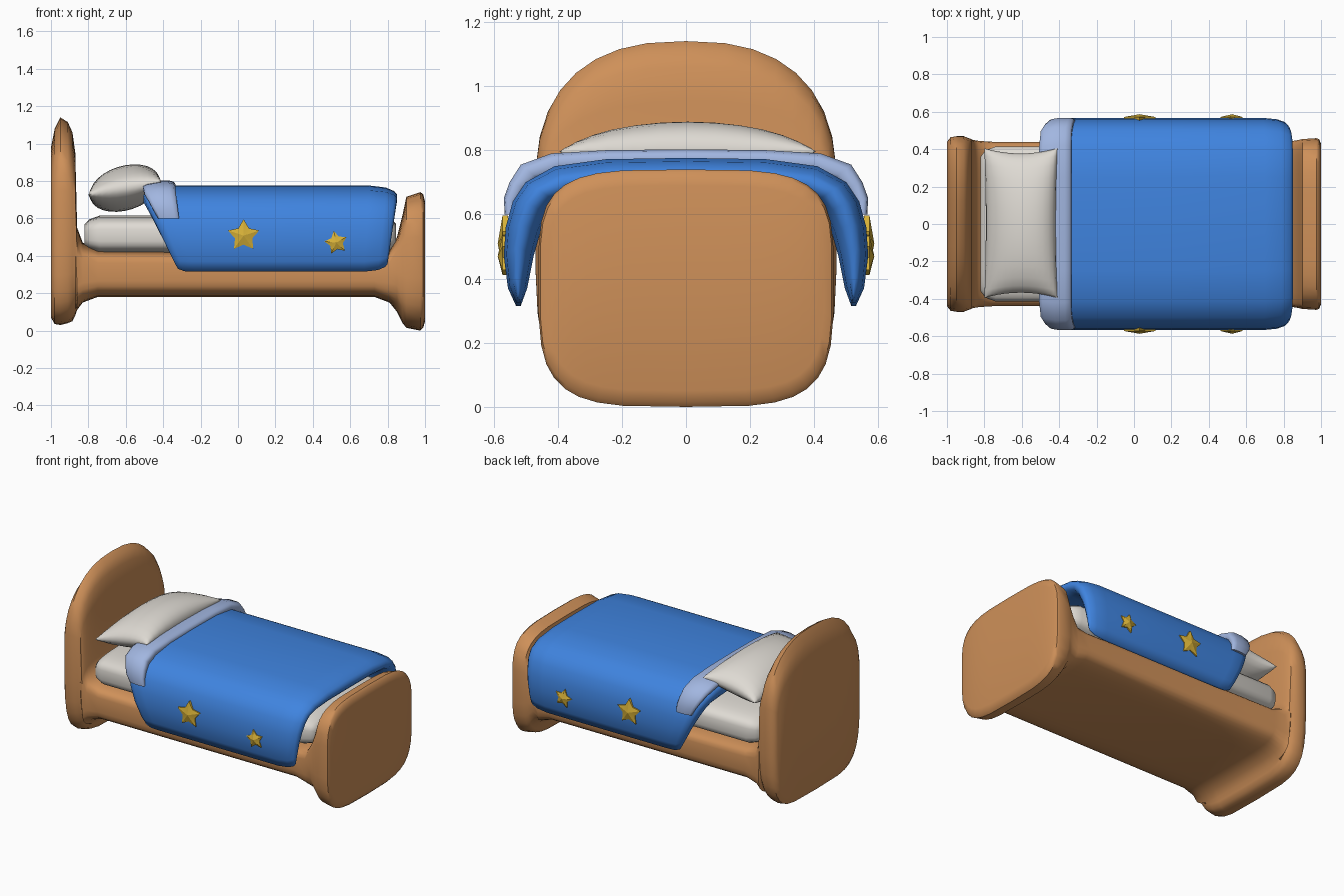
import bpy, bmesh, math
from mathutils import Vector

cube = bpy.data.objects.get("Cube")
if cube:
    bpy.data.objects.remove(cube, do_unlink=True)


def material(name, rgb):
    m = bpy.data.materials.new(name)
    m.use_nodes = True
    m.diffuse_color = (*rgb, 1)
    m.node_tree.nodes["Principled BSDF"].inputs["Base Color"].default_value = (*rgb, 1)
    return m


wood = material("warm wood", (0.62, 0.28, 0.10))
blue = material("blanket blue", (0.05, 0.23, 0.74))
pale = material("pale blue", (0.36, 0.47, 0.75))
linen = material("linen grey", (0.73, 0.70, 0.65))
gold = material("star gold", (0.68, 0.44, 0.04))


def finish(name, bm, mat, angle=45):
    bmesh.ops.remove_doubles(bm, verts=bm.verts, dist=0.0005)
    bmesh.ops.recalc_face_normals(bm, faces=bm.faces)
    mesh = bpy.data.meshes.new(name)
    bm.to_mesh(mesh)
    bm.free()
    mesh.materials.append(mat)
    ob = bpy.data.objects.new(name, mesh)
    bpy.context.collection.objects.link(ob)
    bpy.ops.object.select_all(action='DESELECT')
    ob.select_set(True)
    bpy.context.view_layer.objects.active = ob
    bpy.ops.object.shade_smooth_by_angle(angle=math.radians(angle))
    return ob


def loft(name, rings, mat, angle=45):
    """Skin equal rings and close both ends with strips of quads."""
    bm = bmesh.new()
    rows = [[bm.verts.new(p) for p in r] for r in rings]
    n = len(rows[0])
    for a, b in zip(rows, rows[1:]):
        for i in range(n):
            j = (i + 1) % n
            bm.faces.new((a[i], a[j], b[j], b[i]))
    for r in (rows[0], rows[-1]):
        for k in range(n // 2 - 1):
            bm.faces.new((r[k], r[k + 1], r[n - 2 - k], r[n - 1 - k]))
    return finish(name, bm, mat, angle)


def rounded_ring(x, w, z0, zm, z1, e_top, e_bottom, n=34):
    """Superellipse section with its own top and bottom roundness."""
    pts = []
    for k in range(n):
        t = math.tau * (k + 0.5) / n
        c, s = math.cos(t), math.sin(t)
        p = 2 / (e_top if s > 0 else e_bottom)
        h = (z1 - zm) if s > 0 else (zm - z0)
        pts.append((x, math.copysign(w * abs(c) ** p, c),
                    zm + math.copysign(h * abs(s) ** p, s)))
    return pts


# Bed frame: headboard, rail and footboard as one flowing body
head = [(-1, .44, .07, .98), (-.98, .465, .035, 1.08), (-.95, .47, .03, 1.14),
        (-.91, .47, .04, 1.115), (-.885, .46, .05, 1.06), (-.87, .455, .08, .95)]
rail = [(-.86, .45, .11, .55), (-.83, .445, .15, .47), (-.75, .44, .18, .43),
        (.73, .44, .18, .41), (.81, .44, .15, .43)]
foot = [(.85, .445, .10, .50), (.88, .45, .04, .62), (.90, .455, .015, .715),
        (.975, .46, 0, .74), (.99, .455, .015, .73), (1, .43, .05, .69)]
rings = [rounded_ring(x, w, a, .68, b, 2.5, 5) for x, w, a, b in head]
rings += [rounded_ring(x, w, a, .32, b, 5, 5) for x, w, a, b in rail]
rings += [rounded_ring(x, w, a, .40, b, 4, 4) for x, w, a, b in foot]
loft("bed_frame", rings, wood)

# Mattress
ends = [(-.82, .36, .06), (-.795, .395, .085), (-.74, .415, .105),
        (.76, .415, .105), (.82, .395, .085), (.845, .36, .06)]
loft("mattress", [rounded_ring(x, w, .51 - h, .51, .51 + h, 4, 4)
                  for x, w, h in ends], linen, 60)

# Pillow: pinched corners, tilted a little
N = 14
steps = [-math.cos(math.pi * i / N) for i in range(N + 1)]
rings = []
for u in steps:
    ring = []
    for side, order in ((1, steps), (-1, steps[::-1])):
        for v in order:
            h = .122 * max(0, (1 - u * u) * (1 - v * v)) ** .48
            ring.append((-.605 + .195 * u * (1 - .04 * (1 - v * v)),
                         .005 + .4 * v * (1 - .07 * (1 - u * u)),
                         .762 + .035 * u + side * h))
    rings.append(ring)
loft("pillow", rings, linen, 80)


def draped(name, outer, inner, stations, mat, z_ref, depth, dx_head, dx_foot, lift):
    """Drape a thick U-shaped cloth; ends thin out and the hem slants in."""
    def both(half):
        return [(-y, z) for y, z in half] + [(y, z) for y, z in half[-2::-1]]
    o, i = both(outer), both(inner)
    x0, x1 = stations[0][0], stations[-1][0]
    rings = []
    for x, s in stations:
        t = (x - x0) / (x1 - x0)
        top, under = [], []
        for (ya, za), (yb, zb) in zip(o, i):
            my, mz = (ya + yb) / 2, (za + zb) / 2
            low = max(0, z_ref - mz) / depth
            dx = (dx_head * (1 - t) + dx_foot * t) * low
            dz = lift * (1 - s) * low
            top.append((x + dx, my + (ya - my) * s, mz + (za - mz) * s + dz))
            under.append((x + dx, my + (yb - my) * s, mz + (zb - mz) * s + dz))
        rings.append(top + under[::-1])
    return loft(name, rings, mat, 70)


# Blanket
draped("blanket",
       [(.53, .315), (.555, .37), (.568, .47), (.562, .56), (.54, .64),
        (.50, .70), (.41, .75), (.25, .772), (0, .776)],
       [(.515, .315), (.495, .37), (.475, .47), (.455, .54), (.43, .60),
        (.40, .635), (.34, .65), (.22, .655), (0, .655)],
       [(-.505, .3), (-.49, .7), (-.45, .95), (-.38, 1), (.2, 1), (.70, 1),
        (.79, .82), (.835, .5), (.85, .2)],
       blue, .70, .38, .17, -.05, .05)

# Turned-back cuff at the head of the blanket
draped("blanket_cuff",
       [(.565, .60), (.568, .65), (.55, .70), (.515, .755), (.42, .79),
        (.25, .80), (0, .803)],
       [(.53, .60), (.53, .64), (.50, .68), (.46, .71), (.38, .73),
        (.2, .74), (0, .74)],
       [(-.508, .3), (-.49, .65), (-.43, 1), (-.37, 1), (-.345, .8), (-.335, .4)],
       pale, .75, .15, .08, .02, 0)


# Puffy stars on both hanging sides
def star(name, x, z, r, turn, side):
    bm = bmesh.new()
    front = bm.verts.new((x, side * .587, z))
    back = bm.verts.new((x, side * .55, z))
    rims = []
    for y in (.572, .555):
        rim = []
        for k in range(10):
            a = math.pi / 2 + turn + k * math.pi / 5
            q = r if k % 2 == 0 else r * .55
            rim.append(bm.verts.new((x + q * math.cos(a), side * y, z + q * math.sin(a))))
        rims.append(rim)
    for k in range(10):
        j = (k + 1) % 10
        bm.faces.new((front, rims[0][k], rims[0][j]))
        bm.faces.new((rims[0][k], rims[0][j], rims[1][j], rims[1][k]))
        bm.faces.new((back, rims[1][k], rims[1][j]))
    finish(name, bm, gold, 30)


for side, label in ((-1, "right"), (1, "left")):
    star("large_star_" + label, .03, .508, .088, 0, side)
    star("small_star_" + label, .525, .47, .064, .2, side)
